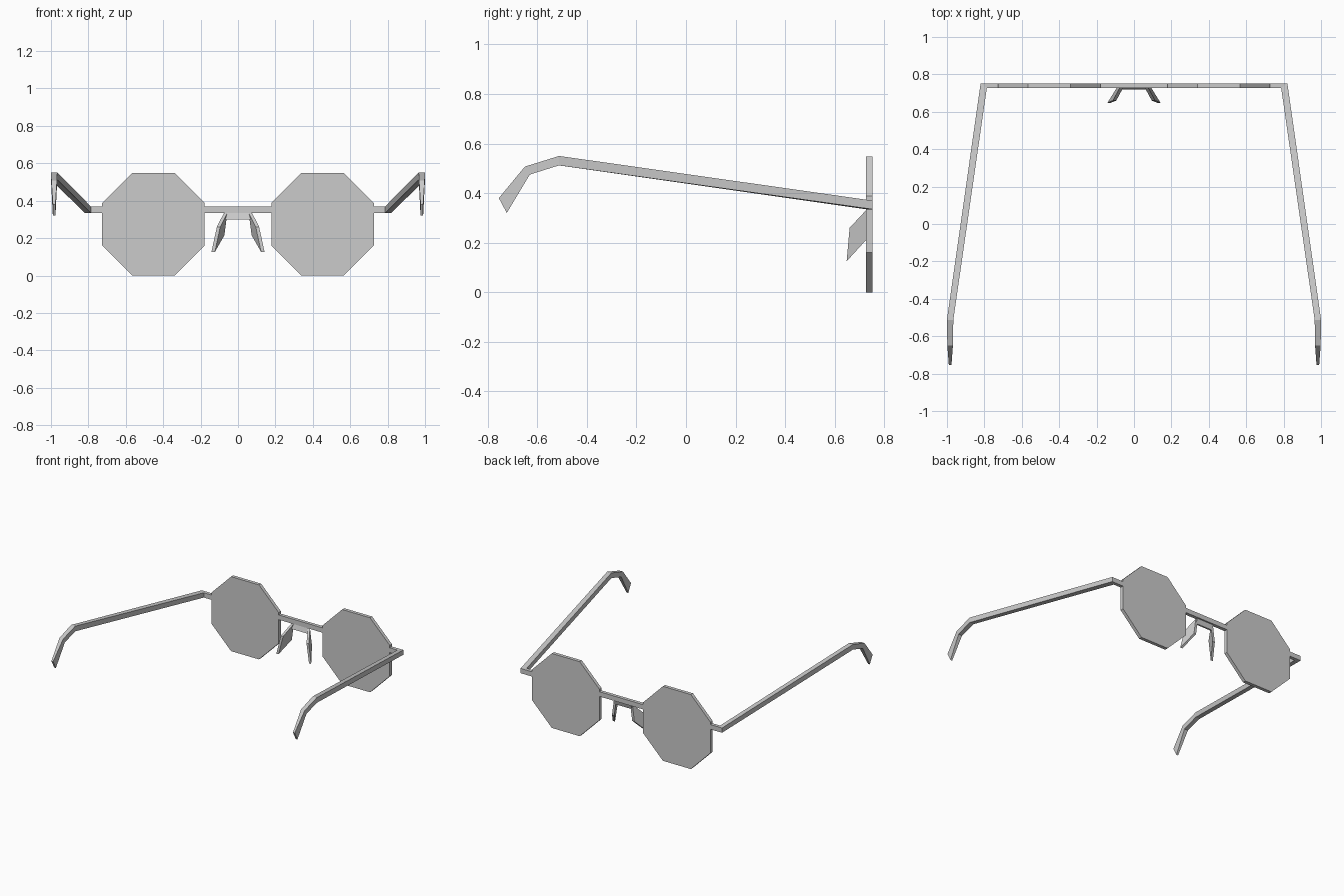
import bpy, bmesh, math

if "Cube" in bpy.data.objects:
    bpy.data.objects.remove(bpy.data.objects["Cube"])

grey = bpy.data.materials.new("plain grey")
grey.diffuse_color = (0.6, 0.6, 0.6, 1)
grey.use_nodes = True
grey.node_tree.nodes["Principled BSDF"].inputs["Base Color"].default_value = grey.diffuse_color
Y0, Y1 = 0.727, 0.752      # back and front of the frame thickness


def loft(name, rings, mirror=True):
    """Skin a list of equal rings, cap both ends, mirror across x."""
    bm = bmesh.new()
    vs = [[bm.verts.new(p) for p in r] for r in rings]
    n = len(rings[0])
    for a, b in zip(vs, vs[1:]):
        for i in range(n):
            j = (i + 1) % n
            bm.faces.new((a[i], a[j], b[j], b[i]))
    bm.faces.new(vs[0])
    bm.faces.new(vs[-1])
    bmesh.ops.recalc_face_normals(bm, faces=bm.faces)
    me = bpy.data.meshes.new(name)
    bm.to_mesh(me)
    bm.free()
    me.materials.append(grey)
    ob = bpy.data.objects.new(name, me)
    bpy.context.collection.objects.link(ob)
    if mirror:
        m = ob.modifiers.new("Mirror", 'MIRROR')
        m.use_mirror_merge = False
    return ob


# Octagonal lenses
R = 0.274 / math.cos(math.pi / 8)
angles = [math.pi / 8 + i * math.pi / 4 for i in range(8)]
loft("lenses", [[(0.452 + R * math.cos(a), y, 0.274 + R * math.sin(a)) for a in angles]
                for y in (Y0, Y1)])

# Bridge bar
loft("bridge", [[(x, Y0, 0.335), (x, Y1, 0.335), (x, Y1, 0.37), (x, Y0, 0.37)]
                for x in (-0.179, 0.179)], mirror=False)


# Temple arms: hinge stub, mitred corner, long arm, bent tapered ear tip
def ring(xi, xo, yt, zt, yb, zb, dy=0):
    return [(xi, yt - dy, zt), (xo, yt, zt), (xo, yb, zb), (xi, yb - dy, zb)]


loft("temple_arms", [
    ring(0.725, 0.725, Y1, 0.37, Y1, 0.335, Y1 - Y0),
    ring(0.787, 0.82, Y1, 0.37, Y1, 0.335, Y1 - Y0),
    ring(0.966, 1.0, -0.512, 0.55, -0.512, 0.512),
    ring(0.968, 0.998, -0.65, 0.507, -0.63, 0.475),
    ring(0.976, 0.99, -0.755, 0.38, -0.723, 0.32),
])

# Nose pads: slanted four-sided blades
pad = [(0.066, 0.73, 0.335), (0.104, 0.66, 0.26), (0.133, 0.648, 0.125), (0.082, 0.73, 0.215)]
loft("nose_pads", [[(x + d, y, z) for x, y, z in pad] for d in (-0.009, 0.009)])

# Small plate under the bridge joining the pads
loft("pad_bracket", [[(-w, y, z), (w, y, z), (w, y + 0.012, z), (-w, y + 0.012, z)]
                     for w, y, z in ((0.068, 0.729, 0.336), (0.074, 0.718, 0.30))], mirror=False)
